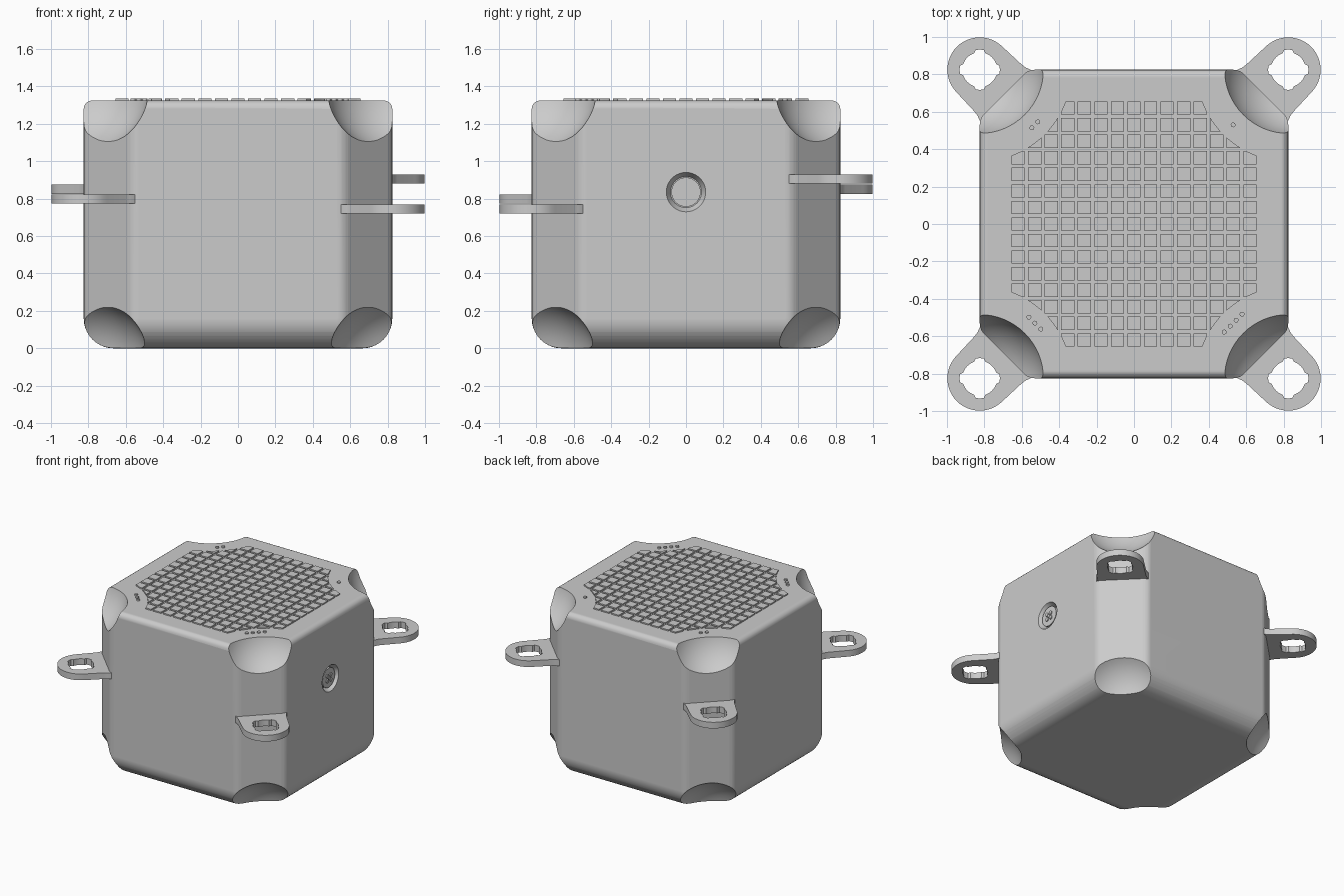
import bpy, bmesh
from math import pi, sin, cos, sqrt, radians
from mathutils import Matrix, Vector

if "Cube" in bpy.data.objects:
    bpy.data.objects.remove(bpy.data.objects["Cube"])

H, C, TOP = 0.825, 0.565, 1.325      # half width, chamfer start, body height
CORNERS = [(1, 1), (-1, 1), (-1, -1), (1, -1)]


def make_object(name, bm):
    bmesh.ops.recalc_face_normals(bm, faces=bm.faces)
    me = bpy.data.meshes.new(name)
    bm.to_mesh(me)
    bm.free()
    ob = bpy.data.objects.new(name, me)
    bpy.context.collection.objects.link(ob)
    return ob


def select(ob):
    bpy.ops.object.select_all(action='DESELECT')
    ob.select_set(True)
    bpy.context.view_layer.objects.active = ob


def smooth(ob, angle=30):
    select(ob)
    bpy.ops.object.shade_smooth_by_angle(angle=radians(angle))


def subtract(ob, cutter):
    select(ob)
    mod = ob.modifiers.new("cut", 'BOOLEAN')
    mod.operation, mod.solver, mod.object = 'DIFFERENCE', 'EXACT', cutter
    bpy.ops.object.modifier_apply(modifier=mod.name)
    bpy.data.objects.remove(cutter, do_unlink=True)


def cylinder(bm, r1, r2, depth, matrix, seg=32):
    bmesh.ops.create_cone(bm, cap_ends=True, segments=seg, radius1=r1, radius2=r2,
                          depth=depth, matrix=matrix)


def octagon(d):
    # chamfered square inset by d, with slightly softened corners
    h, c = H - d, C - 0.414 * d
    pts = [Vector(p) for p in ((c, -h), (h, -c), (h, c), (c, h), (-c, h), (-h, c), (-h, -c), (-c, -h))]
    out = []
    for i, p in enumerate(pts):
        a = p + (pts[i - 1] - p).normalized() * 0.035
        b = p + (pts[(i + 1) % 8] - p).normalized() * 0.035
        for t in (0, 0.33, 0.67, 1):
            out.append(a * (1 - t) ** 2 + p * 2 * t * (1 - t) + b * t * t)
    return out


# Body: lofted rings with a large bottom radius and a small top radius
RB, RT = 0.16, 0.045
rings = [(RB * (1 - sin(i * pi / 20)), RB * (1 - cos(i * pi / 20))) for i in range(11)]
rings += [(RT * (1 - cos(i * pi / 10)), TOP - RT * (1 - sin(i * pi / 10))) for i in range(6)]
bm = bmesh.new()
loops = [[bm.verts.new((p.x, p.y, z)) for p in octagon(d)] for d, z in rings]
for lo, hi in zip(loops, loops[1:]):
    for i in range(len(lo)):
        j = (i + 1) % len(lo)
        bm.faces.new((lo[i], lo[j], hi[j], hi[i]))
bm.faces.new(loops[0][::-1])
bm.faces.new(loops[-1])
body = make_object("body", bm)

# Spherical corner scoops and the conical recess on the right side
SIDE = Matrix.Rotation(pi / 2, 4, 'Y')
BZ = 0.835
bm = bmesh.new()
for sx, sy in CORNERS:
    for z in (-0.078, TOP + 0.078):
        bmesh.ops.create_uvsphere(bm, u_segments=64, v_segments=32, radius=0.35,
                                  matrix=Matrix.Translation((sx * H, sy * H, z)))
cylinder(bm, 0.083, 0.109, 0.05, Matrix.Translation((0.807, 0, BZ)) @ SIDE, 48)
subtract(body, make_object("cutter", bm))
smooth(body)
body.modifiers.new("normals", 'WEIGHTED_NORMAL').keep_sharp = True

# Round side button with a four-petal centre
bm = bmesh.new()
cylinder(bm, 0.078, 0.078, 0.04, Matrix.Translation((0.79, 0, BZ)) @ SIDE, 48)
button = make_object("side_button", bm)
smooth(button)
bm = bmesh.new()
for k in range(4):
    a = pi / 4 + k * pi / 2
    cylinder(bm, 0.015, 0.015, 0.012,
             Matrix.Translation((0.812, 0.028 * cos(a), BZ + 0.028 * sin(a))) @ SIDE, 16)
cylinder(bm, 0.012, 0.012, 0.012, Matrix.Translation((0.812, 0, BZ)) @ SIDE, 16)
smooth(make_object("button_centre", bm))

# Top grid of thin tiles, trimmed by arcs at the corners
N, PITCH, GAP = 15, 0.0885, 0.018
bm = bmesh.new()
for i in range(N):
    for j in range(N):
        x, y = (i - (N - 1) / 2) * PITCH, (j - (N - 1) / 2) * PITCH
        bmesh.ops.create_cube(bm, size=1, matrix=Matrix.Translation((x, y, TOP + 0.003))
                              @ Matrix.Diagonal((PITCH - GAP, PITCH - GAP, 0.014, 1)))
tiles = make_object("top_grid_tiles", bm)
bm = bmesh.new()
for sx, sy in CORNERS:
    cylinder(bm, 0.49, 0.49, 0.2, Matrix.Translation((sx * H, sy * H, TOP)), 64)
subtract(tiles, make_object("cutter", bm))

# Corner marker dots: one to four per corner
for n, (sx, sy) in enumerate(CORNERS, 1):
    bm = bmesh.new()
    for k in range(n):
        t = (k - (n - 1) / 2) * 0.045 / sqrt(2)
        cylinder(bm, 0.013, 0.013, 0.014,
                 Matrix.Translation((0.53 * sx - sy * t, 0.53 * sy + sx * t, TOP + 0.003)), 16)
    smooth(make_object("corner_dots", bm))


# Mounting tabs: rounded lug with a notched round hole, each at its own height
def fill_curve(name, outlines, thick):
    cu = bpy.data.curves.new(name, 'CURVE')
    cu.dimensions, cu.fill_mode, cu.extrude = '2D', 'BOTH', thick / 2
    for pts in outlines:
        sp = cu.splines.new('POLY')
        sp.points.add(len(pts) - 1)
        for q, p in zip(sp.points, pts):
            q.co = (p[0], p[1], 0, 1)
        sp.use_cyclic_u = True
    ob = bpy.data.objects.new(name, cu)
    bpy.context.collection.objects.link(ob)
    select(ob)
    bpy.ops.object.convert(target='MESH')
    return bpy.context.view_layer.objects.active


R = 0.173
lug = [(H + R * cos(-pi / 4 + k * pi / 24), H + R * sin(-pi / 4 + k * pi / 24)) for k in range(25)]
lug += [(0.60, 0.852), (0.58, 0.837), (0.555, 0.826), (0.52, 0.79),
        (0.79, 0.52), (0.826, 0.555), (0.837, 0.58), (0.852, 0.60)]
hole = []
for k in range(4):
    a = k * pi / 2
    quarter = [(0.105, -0.022), (0.108, 0), (0.105, 0.022), (0.088, 0.03)]
    quarter += [(0.093 * cos(t), 0.093 * sin(t)) for t in [0.37 + i * 0.83 / 6 for i in range(7)]]
    quarter += [(0.03, 0.088)]
    hole += [(H + x * cos(a) - y * sin(a), H + x * sin(a) + y * cos(a)) for x, y in quarter]
for k, z in enumerate((0.905, 0.85, 0.798, 0.745)):
    tab = fill_curve("mounting_tab", [lug, hole], 0.05)
    tab.rotation_euler.z = k * pi / 2
    tab.location.z = z
    smooth(tab)
